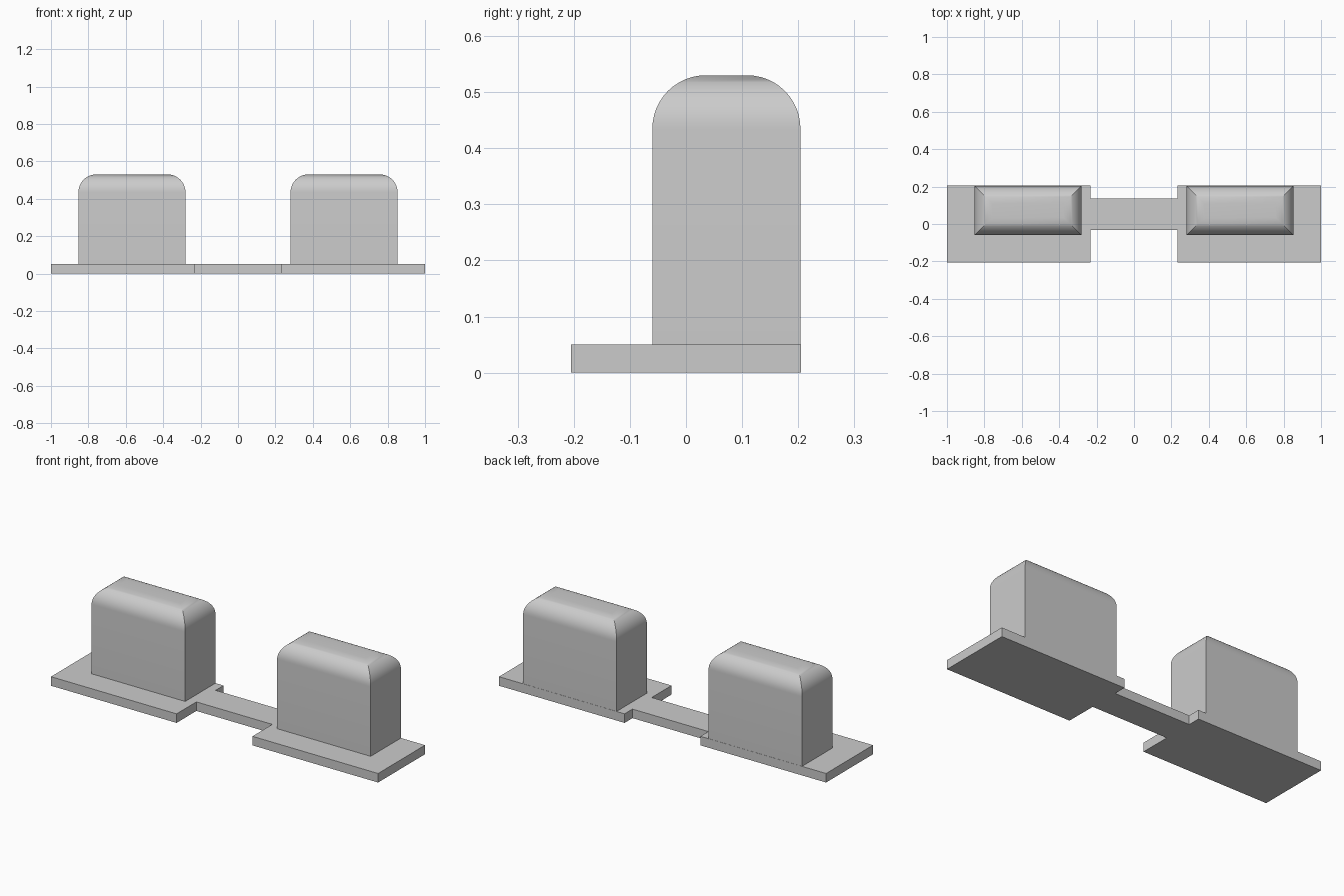
import bpy
import bmesh
from math import sin, cos, pi, radians

cube = bpy.data.objects.get("Cube")
if cube:
    bpy.data.objects.remove(cube, do_unlink=True)

GREY = (0.6, 0.6, 0.6, 1.0)
grey = bpy.data.materials.new("plain grey")
grey.use_nodes = True
grey.diffuse_color = GREY
grey.node_tree.nodes["Principled BSDF"].inputs["Base Color"].default_value = GREY

PLATE_TOP, BLOCK_TOP = 0.05, 0.53
RADIUS, STEPS = 0.095, 12


def stack(name, rings):
    """Closed solid skinned through outlines of equal point count."""
    bm = bmesh.new()
    loops = [[bm.verts.new(p) for p in ring] for ring in rings]
    for low, high in zip(loops, loops[1:]):
        for i in range(len(low)):
            j = (i + 1) % len(low)
            bm.faces.new((low[i], low[j], high[j], high[i]))
    bm.faces.new(loops[0][::-1])
    bm.faces.new(loops[-1])
    bmesh.ops.recalc_face_normals(bm, faces=bm.faces)
    mesh = bpy.data.meshes.new(name)
    bm.to_mesh(mesh)
    bm.free()
    mesh.materials.append(grey)
    obj = bpy.data.objects.new(name, mesh)
    bpy.context.collection.objects.link(obj)
    return obj


def rectangle(x0, x1, y0, y1, z, inset=0.0):
    x0, x1, y0, y1 = x0 + inset, x1 - inset, y0 + inset, y1 - inset
    return [(x0, y0, z), (x1, y0, z), (x1, y1, z), (x0, y1, z)]


# Base: two wide pads joined by a narrow bridge, cut as one plate
half = [(0.232, -0.032), (0.232, -0.205), (1, -0.205),
        (1, 0.205), (0.232, 0.205), (0.232, 0.136)]
outline = half + [(-x, y) for x, y in reversed(half)]
stack("base_plate", [[(x, y, z) for x, y in outline] for z in (0, PLATE_TOP)])

# Upright blocks: rounded top edges that meet in mitred corners
for name, centre in (("left_block", 0.567), ("right_block", -0.567)):
    sides = (centre - 0.286, centre + 0.286, -0.06, 0.204)
    rings = [rectangle(*sides, PLATE_TOP)]
    for k in range(STEPS + 1):
        a = k / STEPS * pi / 2
        z = BLOCK_TOP - RADIUS + RADIUS * sin(a)
        rings.append(rectangle(*sides, z, RADIUS * (1 - cos(a))))
    block = stack(name, rings)
    bpy.ops.object.select_all(action="DESELECT")
    block.select_set(True)
    bpy.context.view_layer.objects.active = block
    bpy.ops.object.shade_smooth_by_angle(angle=radians(30))
